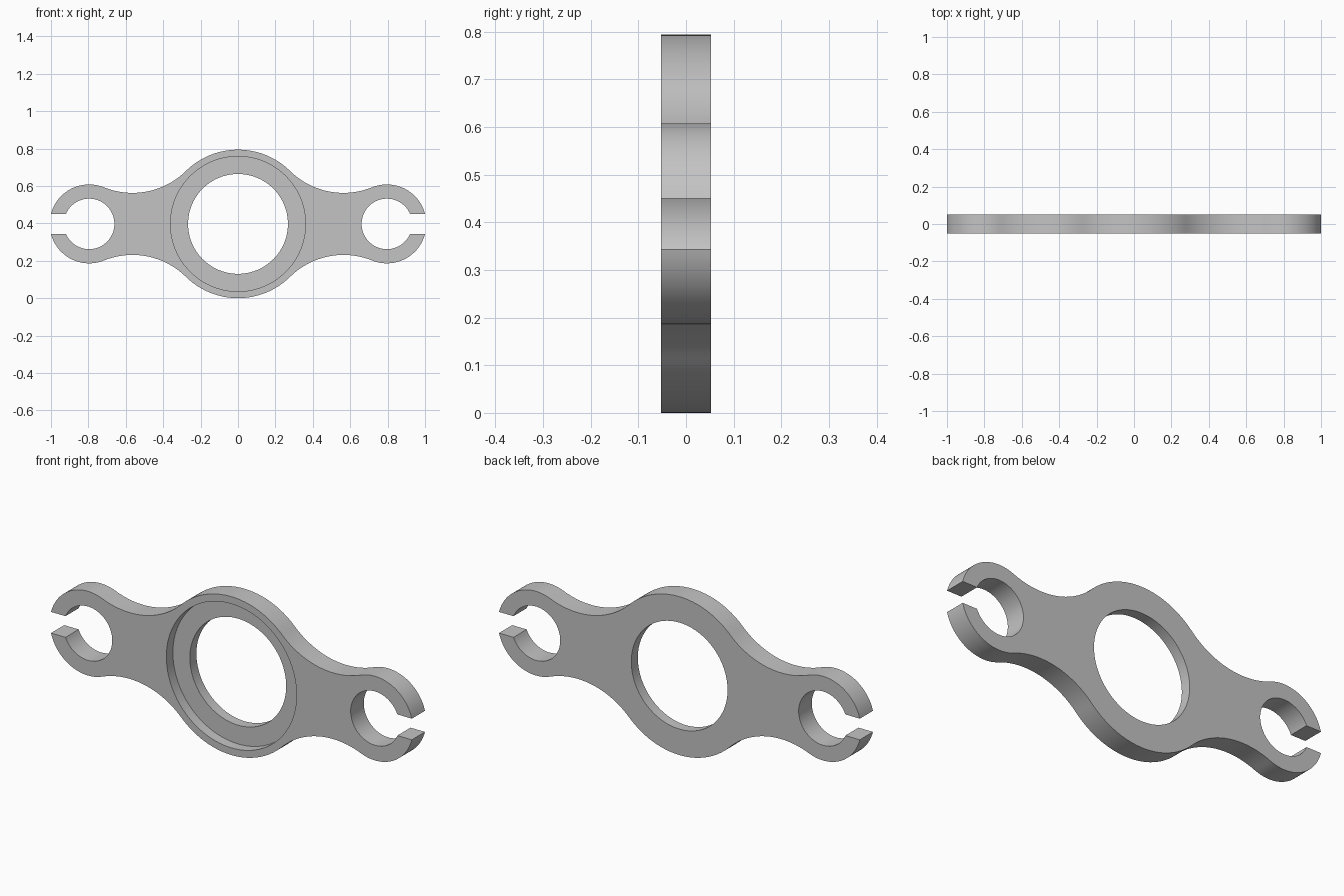
import bpy
import bmesh
from math import asin, atan2, cos, pi, sin, sqrt

cube = bpy.data.objects.get("Cube")
if cube:
    bpy.data.objects.remove(cube, do_unlink=True)

# Main dimensions
HALF_DEPTH = 0.052
HUB_R, SEAT_R, BORE_R = 0.397, 0.361, 0.267
CLIP_X, CLIP_R, CLIP_BORE_R, SLOT = 0.796, 0.211, 0.135, 0.053
FILLET_R = 0.407
SEAT_Y = 0.0


def arc(cx, cz, r, start, end, steps):
    angles = [start + (end - start) * i / steps for i in range(steps + 1)]
    return [(cx + r * cos(a), cz + r * sin(a)) for a in angles]


def circle(r):
    return arc(0, 0, r, 0, 2 * pi, 96)[:-1]


def outline():
    # Fillet circle touching both the hub and the clip
    to_hub, to_clip = HUB_R + FILLET_R, CLIP_R + FILLET_R
    fx = (to_hub**2 - to_clip**2 + CLIP_X**2) / (2 * CLIP_X)
    fz = sqrt(to_hub**2 - fx**2)
    # One quarter: clip bore, lip, clip outside, fillet, hub
    quarter = arc(CLIP_X, 0, CLIP_BORE_R, pi, asin(SLOT / CLIP_BORE_R), 32)
    quarter += arc(CLIP_X, 0, CLIP_R, asin(SLOT / CLIP_R), atan2(fz, fx - CLIP_X), 28)
    quarter += arc(fx, fz, FILLET_R, atan2(-fz, CLIP_X - fx), atan2(-fz, -fx), 24)[1:]
    quarter += arc(0, 0, HUB_R, atan2(fz, fx), pi / 2, 16)[1:]
    # Mirror across both axes
    upper = quarter + [(-x, z) for x, z in reversed(quarter[:-1])]
    return upper + [(x, -z) for x, z in reversed(upper[1:-1])]


def add_loop(bm, points, y):
    verts = [bm.verts.new((x, y, z + HUB_R)) for x, z in points]
    edges = [bm.edges.new((v, verts[i - 1])) for i, v in enumerate(verts)]
    return verts, edges


def wall(bm, a, b):
    for i in range(len(a)):
        bm.faces.new((a[i - 1], a[i], b[i], b[i - 1]))


bm = bmesh.new()
shape = outline()
front, front_e = add_loop(bm, shape, -HALF_DEPTH)
back, back_e = add_loop(bm, shape, HALF_DEPTH)
seat_front, seat_front_e = add_loop(bm, circle(SEAT_R), -HALF_DEPTH)
seat_floor, _ = add_loop(bm, circle(SEAT_R), SEAT_Y)
bore_front, _ = add_loop(bm, circle(BORE_R), SEAT_Y)
bore_back, bore_back_e = add_loop(bm, circle(BORE_R), HALF_DEPTH)

# Front and back faces, with their round openings
bmesh.ops.triangle_fill(bm, edges=front_e + seat_front_e, use_beauty=True)
bmesh.ops.triangle_fill(bm, edges=back_e + bore_back_e, use_beauty=True)
# Outer rim, stepped seat and through bore
wall(bm, front, back)
wall(bm, seat_front, seat_floor)
wall(bm, seat_floor, bore_front)
wall(bm, bore_front, bore_back)
bmesh.ops.recalc_face_normals(bm, faces=bm.faces)

mesh = bpy.data.meshes.new("clip_bracket")
bm.to_mesh(mesh)
bm.free()
bracket = bpy.data.objects.new("clip_bracket", mesh)
bpy.context.collection.objects.link(bracket)

# Plain grey material
grey = bpy.data.materials.new("light_grey")
grey.use_nodes = True
colour = (0.55, 0.55, 0.55, 1)
grey.diffuse_color = colour
grey.node_tree.nodes["Principled BSDF"].inputs["Base Color"].default_value = colour
mesh.materials.append(grey)

bpy.ops.object.select_all(action="DESELECT")
bracket.select_set(True)
bpy.context.view_layer.objects.active = bracket
bpy.ops.object.shade_smooth_by_angle(angle=pi / 6)
